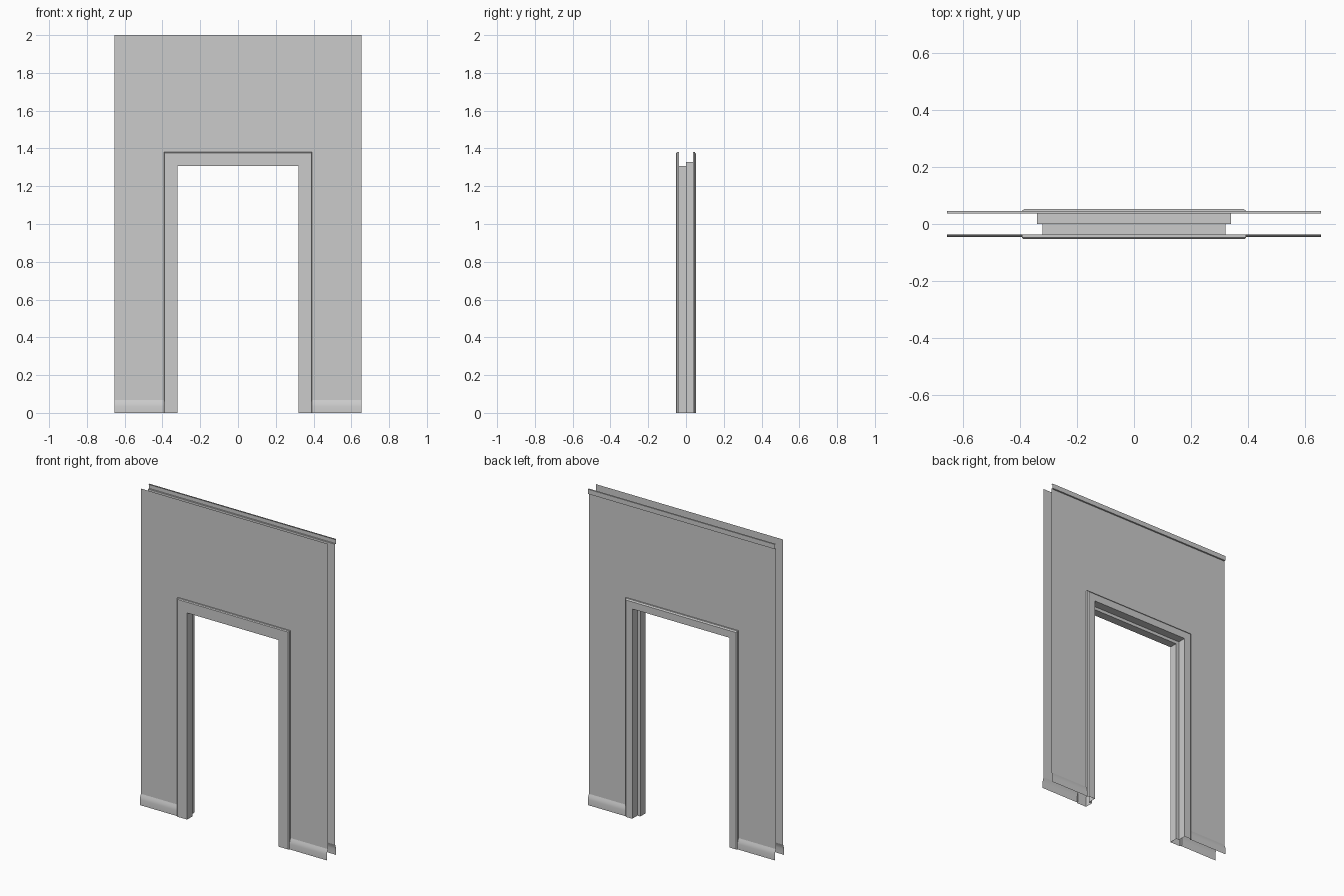
import bpy
import bmesh
import math

if "Cube" in bpy.data.objects:
    bpy.data.objects.remove(bpy.data.objects["Cube"], do_unlink=True)

grey = bpy.data.materials.new("plain_grey")
grey.use_nodes = True
colour = (0.6, 0.6, 0.6, 1)
grey.diffuse_color = colour
grey.node_tree.nodes["Principled BSDF"].inputs["Base Color"].default_value = colour

HALF_WIDTH, HEIGHT = 0.655, 2.0
DOOR_X, HEAD_RISE = 0.393, 0.988      # casing outer half width, head height above it
DOOR_TOP = DOOR_X + HEAD_RISE
WALL_Y, TRIM_Y = 0.036, 0.046
BASE_TOP, CROWN_LOW = 0.068, 1.97


def finish(name, bm, smooth=False):
    """Turn the bmesh into a named object with the grey material."""
    bmesh.ops.remove_doubles(bm, verts=bm.verts, dist=0.0001)
    mesh = bpy.data.meshes.new(name)
    bm.to_mesh(mesh)
    bm.free()
    mesh.materials.append(grey)
    obj = bpy.data.objects.new(name, mesh)
    bpy.context.collection.objects.link(obj)
    if smooth:
        bpy.ops.object.select_all(action="DESELECT")
        obj.select_set(True)
        bpy.context.view_layer.objects.active = obj
        bpy.ops.object.shade_smooth_by_angle(angle=math.radians(40))


def ribbon(bm, profile, x0, x1, side):
    """Run an open (depth, height) profile along x, facing away from the core."""
    for (d0, z0), (d1, z1) in zip(profile, profile[1:]):
        corners = [(x0, side * d0, z0), (x1, side * d0, z0),
                   (x1, side * d1, z1), (x0, side * d1, z1)]
        if side > 0:
            corners.reverse()
        bm.faces.new([bm.verts.new(c) for c in corners])


# Wall skins, skirting and crown
skirting = [(TRIM_Y, 0), (TRIM_Y, 0.035), (0.043, 0.05), (0.039, 0.06), (WALL_Y, BASE_TOP)]
spans = [(-HALF_WIDTH, -DOOR_X), (DOOR_X, HALF_WIDTH)]
for label, side, top in (("front", -1, HEIGHT), ("back", 1, CROWN_LOW)):
    bm = bmesh.new()
    for x0, x1 in spans:
        ribbon(bm, [(WALL_Y, BASE_TOP), (WALL_Y, DOOR_TOP), (WALL_Y, top)], x0, x1, side)
    ribbon(bm, [(WALL_Y, DOOR_TOP), (WALL_Y, top)], -DOOR_X, DOOR_X, side)
    finish(label + "_wall", bm)

    bm = bmesh.new()
    for x0, x1 in spans:
        ribbon(bm, skirting, x0, x1, side)
    finish(label + "_skirting", bm, smooth=True)

bm = bmesh.new()
ribbon(bm, [(WALL_Y, CROWN_LOW), (TRIM_Y, CROWN_LOW), (TRIM_Y, HEIGHT), (WALL_Y, HEIGHT)],
       -HALF_WIDTH, HALF_WIDTH, 1)
finish("back_crown_strip", bm)

# Door frame: casing, stepped lining and rear casing swept around the opening
frame = [(DOOR_X, -WALL_Y), (DOOR_X, -0.047), (0.388, -0.052), (0.32, -0.052),
         (0.32, 0), (0.34, 0), (0.34, 0.052), (0.385, 0.052),
         (DOOR_X, 0.046), (DOOR_X, WALL_Y)]
bm = bmesh.new()
rows = []
for w, y in frame:
    top = w + HEAD_RISE
    rows.append([bm.verts.new(p) for p in
                 ((-w, y, 0), (-w, y, top), (w, y, top), (w, y, 0))])
for a, b in zip(rows, rows[1:]):
    for i in range(3):
        bm.faces.new((a[i], b[i], b[i + 1], a[i + 1]))
finish("door_frame", bm)
